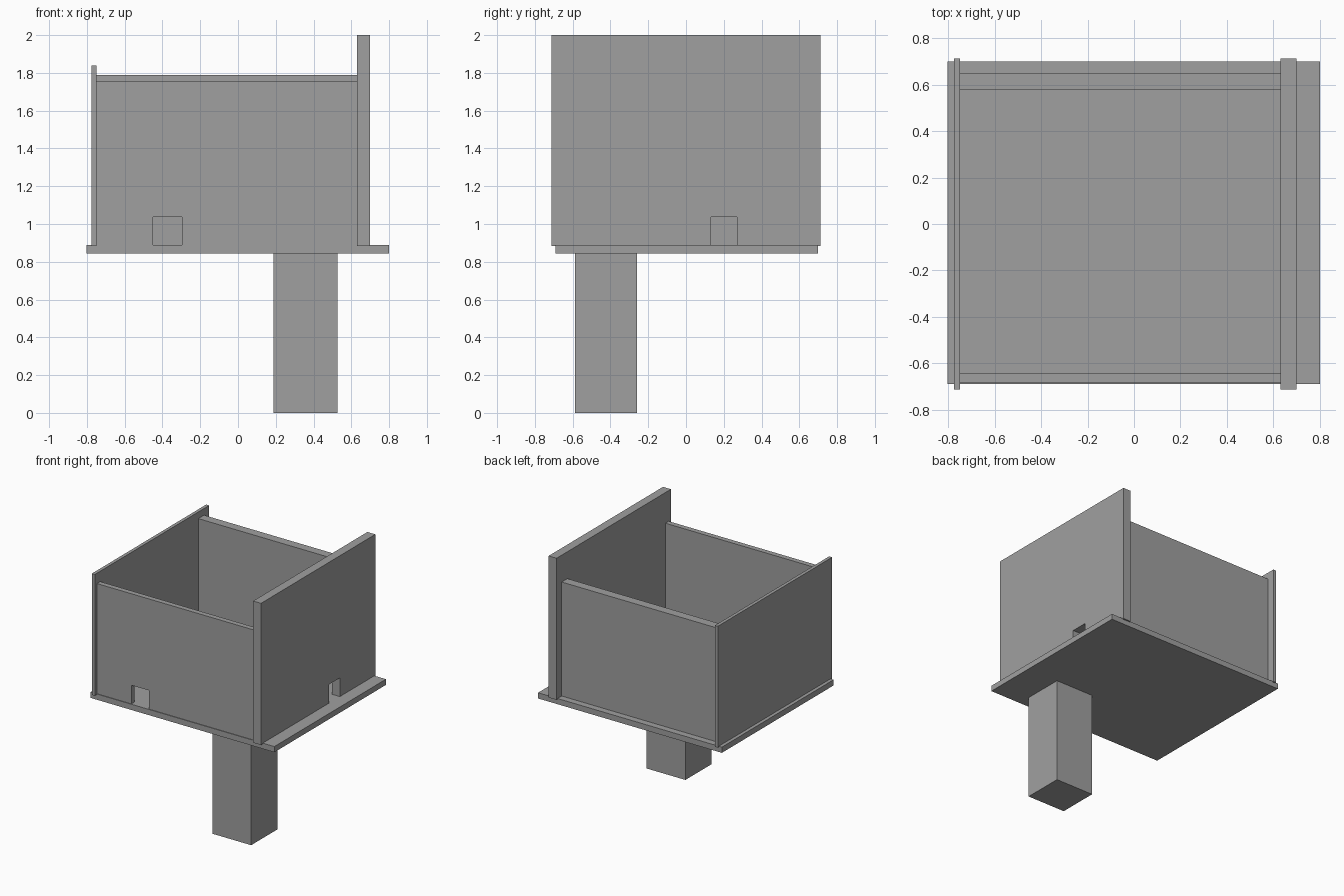
import bpy, bmesh
from mathutils import Vector

if "Cube" in bpy.data.objects:
    bpy.data.objects.remove(bpy.data.objects["Cube"])

grey = bpy.data.materials.new("plain_grey")
grey.diffuse_color = (0.35, 0.35, 0.35, 1.0)
grey.use_nodes = True
grey.node_tree.nodes["Principled BSDF"].inputs["Base Color"].default_value = grey.diffuse_color


def extrude_profile(name, points, offset):
    """Flat-sided solid: a closed outline swept along an offset vector."""
    bm = bmesh.new()
    face = bm.faces.new([bm.verts.new(p) for p in points])
    swept = bmesh.ops.extrude_face_region(bm, geom=[face])
    verts = [g for g in swept["geom"] if isinstance(g, bmesh.types.BMVert)]
    bmesh.ops.translate(bm, verts=verts, vec=Vector(offset))
    bmesh.ops.recalc_face_normals(bm, faces=bm.faces)
    mesh = bpy.data.meshes.new(name)
    bm.to_mesh(mesh)
    bm.free()
    mesh.materials.append(grey)
    obj = bpy.data.objects.new(name, mesh)
    bpy.context.collection.objects.link(obj)
    return obj


def box(name, x, y, z):
    outline = [(x[0], y[0], z[0]), (x[1], y[0], z[0]),
               (x[1], y[1], z[0]), (x[0], y[1], z[0])]
    return extrude_profile(name, outline, (0, 0, z[1] - z[0]))


def notched(a, z, door, door_top):
    """Wall outline with a doorway cut up from its bottom edge."""
    return [(a[0], z[0]), (door[0], z[0]), (door[0], door_top),
            (door[1], door_top), (door[1], z[0]), (a[1], z[0]),
            (a[1], z[1]), (a[0], z[1])]


# Support column, reaching up through the floor
box("column", (0.187, 0.526), (-0.587, -0.26), (0.0, 0.891))

# Floor slab
box("floor_slab", (-0.803, 0.80), (-0.69, 0.70), (0.845, 0.89))

# Solid walls
box("left_wall", (-0.776, -0.75), (-0.712, 0.712), (0.884, 1.84))
box("back_wall", (-0.75, 0.63), (0.577, 0.648), (0.884, 1.788))

# Front wall with doorway
outline = notched((-0.75, 0.63), (0.884, 1.758), (-0.45, -0.297), 1.037)
extrude_profile("front_wall", [(a, -0.685, z) for a, z in outline], (0, 0.041, 0))

# Tall right wall with doorway
outline = notched((-0.712, 0.712), (0.884, 2.0), (0.132, 0.27), 1.037)
extrude_profile("right_wall", [(0.63, a, z) for a, z in outline], (0.069, 0, 0))
